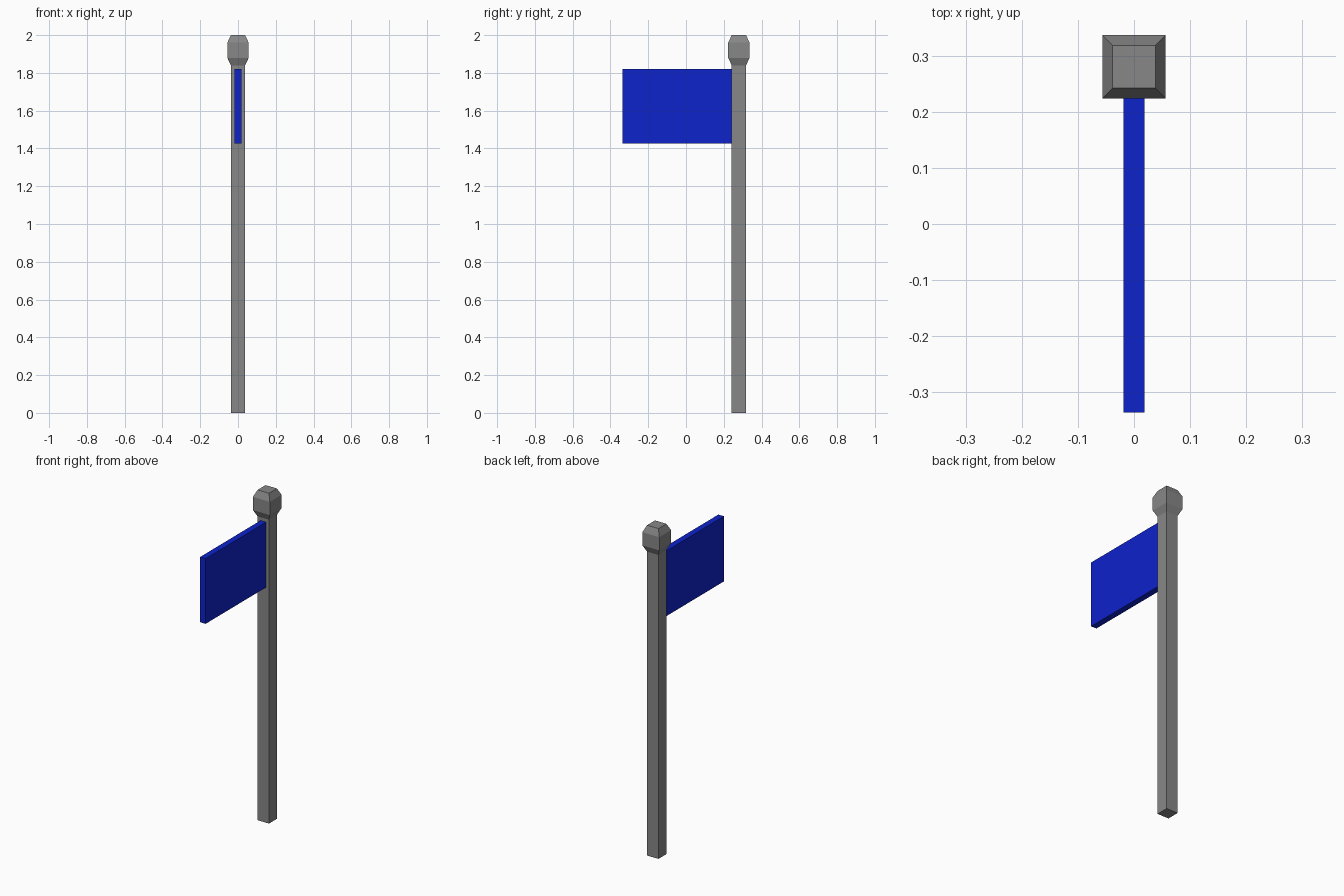
import bpy
import bmesh

if "Cube" in bpy.data.objects:
    bpy.data.objects.remove(bpy.data.objects["Cube"])


def material(name, rgb):
    m = bpy.data.materials.new(name)
    m.diffuse_color = (*rgb, 1.0)
    m.use_nodes = True
    m.node_tree.nodes["Principled BSDF"].inputs["Base Color"].default_value = m.diffuse_color
    return m


def finish(name, bm, mat):
    bmesh.ops.recalc_face_normals(bm, faces=bm.faces)
    mesh = bpy.data.meshes.new(name)
    bm.to_mesh(mesh)
    bm.free()
    mesh.materials.append(mat)
    obj = bpy.data.objects.new(name, mesh)
    bpy.context.collection.objects.link(obj)
    return obj


def square_loft(name, profile, y, mat):
    """Stack square rings given as (half width, height) and cap both ends."""
    bm = bmesh.new()
    rings = [[bm.verts.new((sx * h, y + sy * h, z))
              for sx, sy in ((-1, -1), (1, -1), (1, 1), (-1, 1))]
             for h, z in profile]
    for a, b in zip(rings, rings[1:]):
        for i in range(4):
            j = (i + 1) % 4
            bm.faces.new((a[i], a[j], b[j], b[i]))
    bm.faces.new(rings[0][::-1])
    bm.faces.new(rings[-1])
    return finish(name, bm, mat)


def box(name, lo, hi, mat):
    bm = bmesh.new()
    bmesh.ops.create_cube(bm, size=1)
    for v in bm.verts:
        v.co = [hi[i] if v.co[i] > 0 else lo[i] for i in range(3)]
    return finish(name, bm, mat)


grey = material("pole grey", (0.242, 0.242, 0.242))
blue = material("flag blue", (0.004, 0.016, 0.60))

POLE_Y = 0.28

# Square pole flaring into a chamfered knob
square_loft("flag_pole", [(0.038, 0), (0.038, 1.84), (0.0565, 1.88),
                          (0.0565, 1.96), (0.038, 2.0)], POLE_Y, grey)

# Flag panel reaching forward from the pole
box("flag", (-0.0185, -0.336, 1.425), (0.0185, POLE_Y - 0.038, 1.82), blue)
